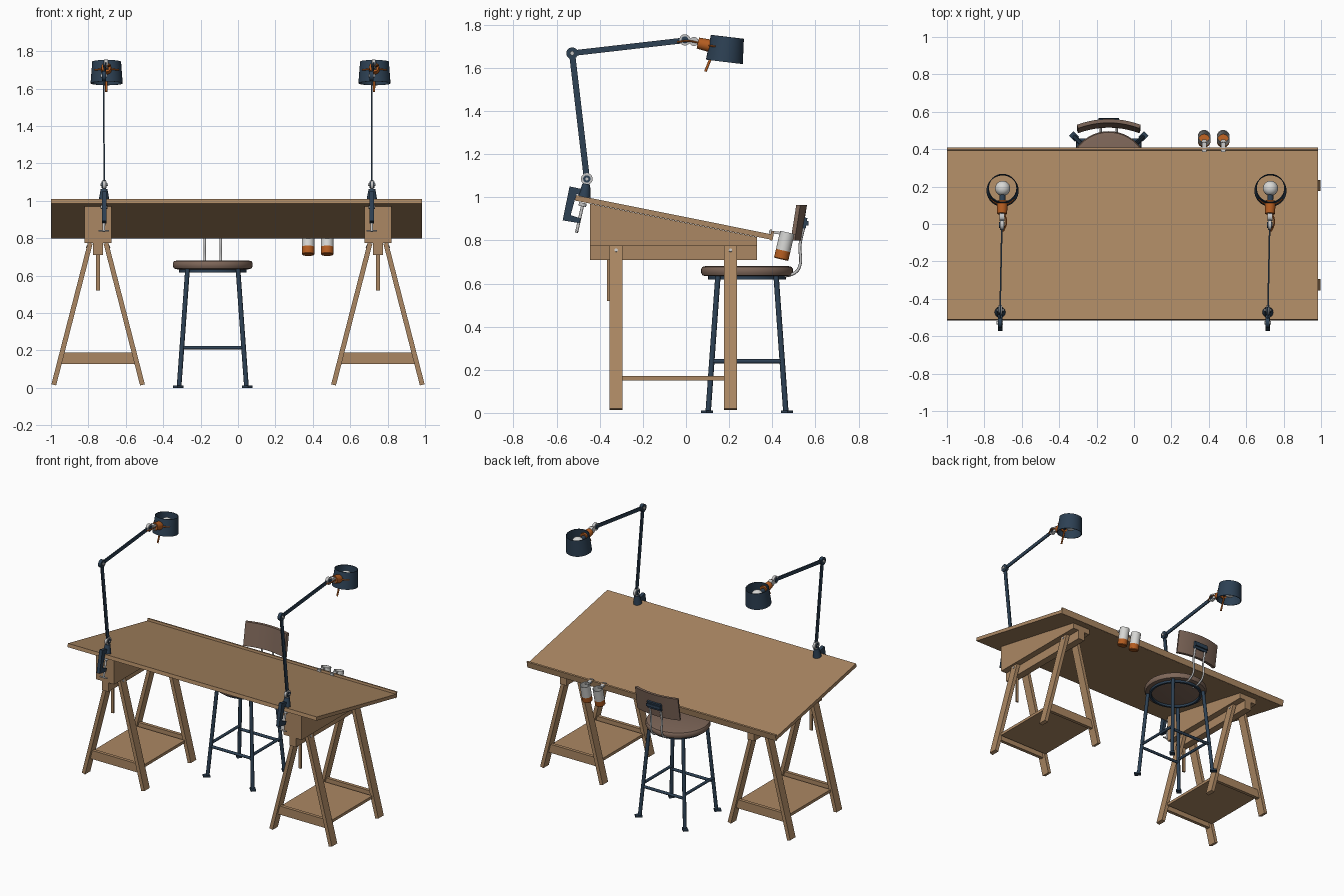
import bpy, bmesh, math
from mathutils import Vector, Matrix

if "Cube" in bpy.data.objects:
    bpy.data.objects.remove(bpy.data.objects["Cube"])


def material(name, rgb):
    m = bpy.data.materials.new(name)
    m.diffuse_color = (*rgb, 1)
    m.use_nodes = True
    m.node_tree.nodes["Principled BSDF"].inputs["Base Color"].default_value = m.diffuse_color
    return m


WOOD = material("light wood", (0.41, 0.245, 0.125))
BROWN = material("brown seat wood", (0.21, 0.135, 0.10))
NAVY = material("dark blue metal", (0.026, 0.052, 0.088))
ORANGE = material("burnt orange", (0.46, 0.11, 0.015))
SILVER = material("silver metal", (0.55, 0.55, 0.55))
WHITE = material("off white", (0.68, 0.68, 0.66))


def finish(name, bm, mat):
    bmesh.ops.recalc_face_normals(bm, faces=bm.faces)
    me = bpy.data.meshes.new(name)
    bm.to_mesh(me)
    bm.free()
    me.materials.append(mat)
    ob = bpy.data.objects.new(name, me)
    bpy.context.collection.objects.link(ob)
    return ob


def prism(name, pts, vec, mat):
    """Planar outline extruded along a vector."""
    bm = bmesh.new()
    a = [bm.verts.new(p) for p in pts]
    b = [bm.verts.new(Vector(p) + Vector(vec)) for p in pts]
    bm.faces.new(a)
    bm.faces.new(b)
    for i in range(len(a)):
        j = (i + 1) % len(a)
        bm.faces.new((a[i], a[j], b[j], b[i]))
    return finish(name, bm, mat)


def side_prism(name, yz, x0, x1, mat):
    return prism(name, [(x0, y, z) for y, z in yz], (x1 - x0, 0, 0), mat)


def frame(p, q, side=(1, 0, 0)):
    z = (Vector(q) - Vector(p)).normalized()
    s = Vector(side)
    if abs(z.dot(s)) > 0.95:
        s = Vector((0, 1, 0))
    x = (s - z * z.dot(s)).normalized()
    m = Matrix((x, z.cross(x), z)).transposed().to_4x4()
    m.translation = Vector(p)
    return m


def beam(name, p, q, w, d, mat, side=(1, 0, 0)):
    """Rectangular bar from p to q; w is measured along side."""
    m = frame(p, q, side)
    length = (Vector(q) - Vector(p)).length
    pts = [m @ Vector((a * w / 2, b * d / 2, 0)) for a, b in ((-1, -1), (1, -1), (1, 1), (-1, 1))]
    return prism(name, pts, m.to_3x3() @ Vector((0, 0, length)), mat)


def lathe(name, prof, p, q, mat, n=32, closed=False):
    """Spin (radius, height) profile about the axis p -> q."""
    m = frame(p, q)
    bm = bmesh.new()
    rings = []
    for r, h in prof:
        rings.append([bm.verts.new(m @ Vector((r * math.cos(t * math.tau / n), r * math.sin(t * math.tau / n), h)))
                      for t in range(n)])
    pairs = list(zip(rings, rings[1:]))
    if closed:
        pairs.append((rings[-1], rings[0]))
    else:
        bm.faces.new(rings[0])
        bm.faces.new(rings[-1])
    for a, b in pairs:
        for i in range(n):
            j = (i + 1) % n
            bm.faces.new((a[i], a[j], b[j], b[i]))
    return finish(name, bm, mat)


def rod(name, p, q, r, mat, n=16, r2=None):
    length = (Vector(q) - Vector(p)).length
    return lathe(name, [(r, 0), (r if r2 is None else r2, length)], p, q, mat, n)


def tube(name, pts, r, mat):
    cu = bpy.data.curves.new(name, 'CURVE')
    cu.dimensions = '3D'
    cu.bevel_depth = r
    cu.bevel_resolution = 2
    cu.use_fill_caps = True
    sp = cu.splines.new('BEZIER')
    sp.bezier_points.add(len(pts) - 1)
    for bp, p in zip(sp.bezier_points, pts):
        bp.co = p
        bp.handle_left_type = bp.handle_right_type = 'AUTO'
    cu.materials.append(mat)
    ob = bpy.data.objects.new(name, cu)
    bpy.context.collection.objects.link(ob)


# Slanted table top with pencil lip on its low edge
side_prism("table_top", [(-.51, 1.01), (.397, .828), (.392, .804), (-.515, .985)], -1, .985, WOOD)
side_prism("table_lip", [(.396, .845), (.409, .843), (.401, .799), (.389, .801)], -1, .985, WOOD)

# Trestles
for cx in (-.748, .748):
    side_prism("trestle_wedge", [(-.445, .775), (.33, .775), (.33, .815), (-.445, .97)], cx - .072, cx + .072, WOOD)
    side_prism("trestle_beam", [(-.445, .71), (.33, .71), (.33, .776), (-.445, .776)], cx - .026, cx + .026, WOOD)
    beam("height_post", (cx, -.36, .52), (cx, -.36, .78), .02, .012, WOOD)
    beam("trestle_shelf", (cx, -.294, .16), (cx, .176, .16), .40, .02, WOOD)
    for cy in (-.324, .206):
        for s in (-1, 1):
            beam("trestle_leg", (cx + s * .237, cy, .016), (cx + s * .042, cy, .774), .061, .026, WOOD, (0, 1, 0))
            rod("leg_bolt", (cx + s * .046, cy, .75), (cx + s * .064, cy, .755), .008, SILVER, 12)
        prism("trestle_crossbar", [(cx + x, cy - .012, z) for x, z in
                                   ((-.205, .128), (.205, .128), (.19, .19), (-.19, .19))], (0, .024, 0), WOOD)

# Pencil cups hooked on the lip
for cx in (.375, .477):
    bot, top = Vector((cx, .441, .712)), Vector((cx, .470, .837))
    h = (top - bot).length
    mid = bot.lerp(top, .33)
    lathe("cup_base", [(.031, 0), (.034, .004), (.034, h * .33)], bot, top, ORANGE)
    lathe("cup_body", [(.034, 0), (.034, h * .67), (.030, h * .67), (.030, .002)], mid, top, WHITE, closed=True)
    beam("cup_hook", (cx, .385, .84), (cx, .45, .832), .025, .012, SILVER)
    beam("cup_hook_end", (cx, .39, .825), (cx, .394, .85), .025, .008, SILVER)

# Stool
SX, SY = -.135, .283
lathe("stool_seat", [(.19, .634), (.207, .638), (.213, .65), (.213, .667), (.207, .677), (.19, .681)],
      (SX, SY, 0), (SX, SY, 1), BROWN, 48)
lathe("seat_ring", [(.165, .618), (.18, .618), (.18, .635), (.165, .635)], (SX, SY, 0), (SX, SY, 1), NAVY, 48, True)
for sx in (-1, 1):
    for sy in (-1, 1):
        foot = Vector((SX + sx * .18, SY + sy * .18, .006))
        rod("stool_leg", foot, (SX + sx * .135, SY + sy * .135, .634), .0125, NAVY, 12)
        d = Vector((sx, sy, 0)).normalized()
        beam("stool_foot", foot - d * .015, foot + d * .03, .035, .012, NAVY)
for s in (-1, 1):
    rod("stool_rung_x", (SX - .165, SY + s * .165, .215), (SX + .165, SY + s * .165, .215), .010, NAVY, 12)
    rod("stool_rung_y", (SX + s * .164, SY - .164, .239), (SX + s * .164, SY + .164, .239), .010, NAVY, 12)
    rx = SX + s * .043
    tube("back_support", [(rx, .42, .63), (rx, .505, .650), (rx, .527, .68), (rx, .529, .78), (rx, .553, .885)],
         .007, SILVER)
# Curved backrest and its bracket
arc = [i / 12 * .36 for i in range(-12, 13)]
outline = []
for r, seq in ((.485, arc), (.465, arc[::-1])):
    outline += [(SX + r * math.sin(a), .050 + r * math.cos(a), .80) for a in seq]
prism("stool_backrest", outline, (0, .026, .163), BROWN)
beam("backrest_bracket", (SX, .548, .855), (SX, .556, .905), .11, .014, NAVY)
beam("backrest_bracket_bar", (SX - .055, .561, .88), (SX + .055, .561, .88), .014, .02, NAVY)


# Desk lamps: everything lies in a slightly turned vertical plane
def lamp(bx):
    def P(y, z, dx=0):
        return Vector((bx + dx + .021 * (y + .465), y, z))

    def disc(name, y, z, r, half, mat):
        rod(name, P(y, z, -half), P(y, z, half), r, mat, 24)

    # Clamp and screw
    side_prism("lamp_clamp", [(-.54, 1.05), (-.452, 1.032), (-.455, 1.004), (-.508, 1.015), (-.535, .917),
                              (-.488, .902), (-.494, .88), (-.572, .893)], bx - .012, bx + .012, NAVY)
    rod("clamp_screw", P(-.508, .835), P(-.479, .965), .007, SILVER)
    rod("clamp_pad", P(-.481, .958), P(-.478, .974), .018, SILVER)
    rod("clamp_handle", P(-.508, .84, -.028), P(-.508, .84, .028), .005, SILVER, 10)
    rod("lamp_base", P(-.472, 1.002), P(-.462, 1.062), .029, NAVY, 24, .018)
    # Arms and joints
    disc("base_joint", -.46, 1.085, .027, .009, SILVER)
    disc("base_joint_cap", -.46, 1.085, .017, .014, NAVY)
    rod("base_knob", P(-.46, 1.085, -.02), P(-.46, 1.085, .02), .007, SILVER)
    beam("lower_arm", P(-.461, 1.095), P(-.528, 1.665), .008, .028, NAVY)
    disc("elbow_joint", -.528, 1.668, .027, .011, NAVY)
    rod("elbow_pin", P(-.528, 1.668, -.018), P(-.528, 1.668, .018), .010, SILVER)
    beam("upper_arm", P(-.528, 1.668), P(-.005, 1.728), .008, .026, NAVY)
    disc("head_joint", -.005, 1.73, .026, .010, SILVER)
    disc("head_joint_cap", -.005, 1.73, .016, .015, NAVY)
    beam("head_link", P(-.005, 1.73), P(.065, 1.716), .016, .024, NAVY)
    disc("head_pivot", .037, 1.722, .021, .014, SILVER)
    rod("lamp_socket", P(.055, 1.715), P(.122, 1.70), .026, ORANGE, 24, .030)
    tube("lamp_cord", [P(.065, 1.715, .008), P(.01, 1.725, .024), P(-.04, 1.72, .008)], .004, ORANGE)
    rod("lamp_handle", P(.125, 1.672), P(.09, 1.583), .006, ORANGE, 12)
    # Open tapered shade with bulb
    bottom, top = P(.178, 1.628), P(.192, 1.744)
    h = (top - bottom).length
    lathe("lamp_shade", [(.086, 0), (.077, h), (.073, h), (.082, 0)], bottom, top, NAVY, 40, True)
    rod("bulb_holder", P(.115, 1.70), P(.17, 1.692), .016, NAVY)
    lathe("lamp_bulb", [(.04 * math.sin(a * math.pi / 14) + .0005, .04 - .04 * math.cos(a * math.pi / 14))
                        for a in range(15)], P(.188, 1.648), P(.193, 1.728), WHITE, 24)
    # Thin trim on the arm side of the shade
    c = bottom.lerp(top, .56)
    tube("shade_trim", [c + Vector((.082 * math.sin(a), -.082 * math.cos(a), .011 * math.cos(a)))
                        for a in (-.9, -.45, 0, .45, .9)], .004, ORANGE)


for bx in (-.716, .716):
    lamp(bx)

# Smooth the rounded parts, keep hard edges
for ob in bpy.data.objects:
    if ob.type == 'MESH':
        ob.select_set(True)
        bpy.context.view_layer.objects.active = ob
bpy.ops.object.shade_smooth_by_angle(angle=math.radians(32))
